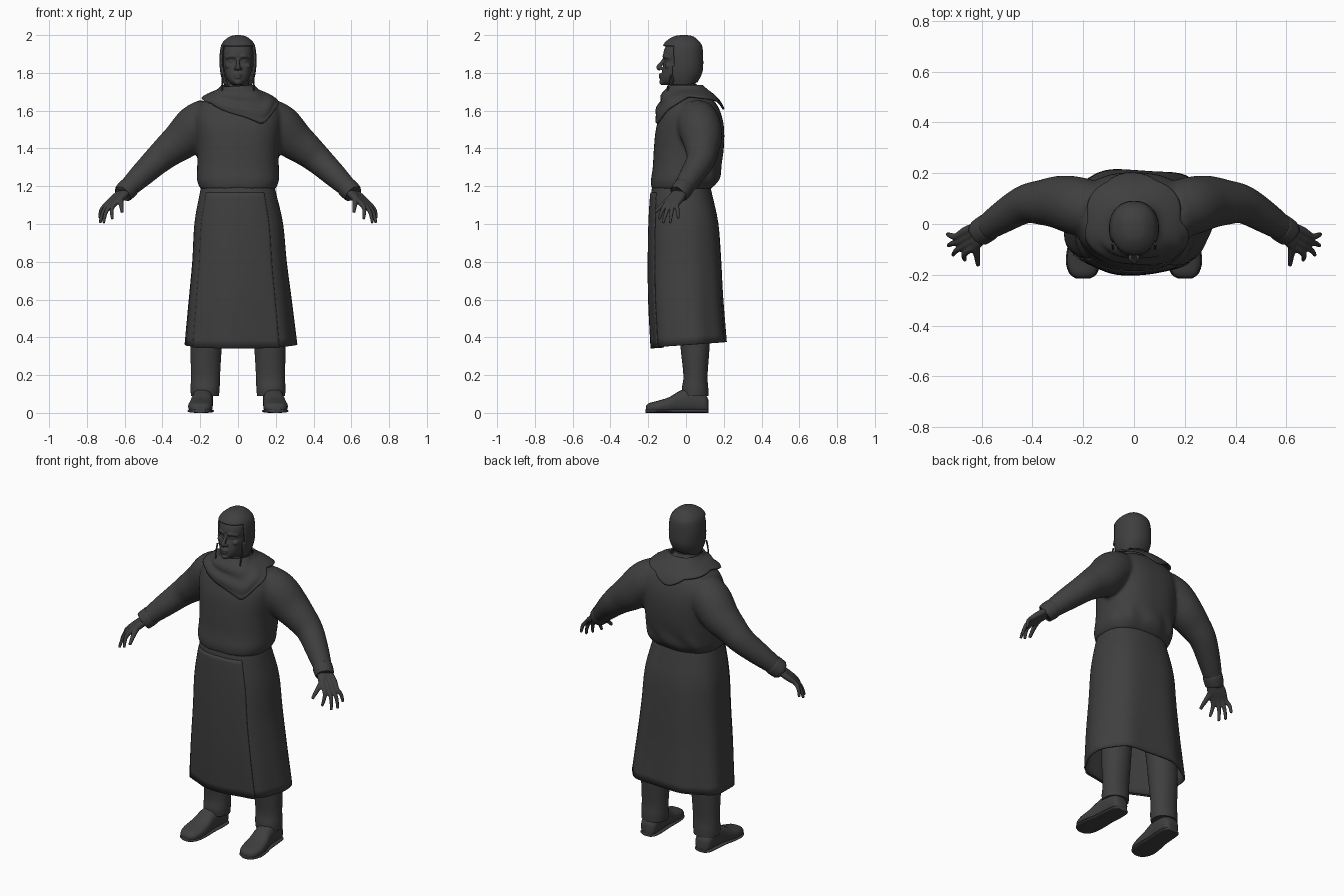
import bpy, bmesh, math
from mathutils import Vector

cube = bpy.data.objects.get("Cube")
if cube:
    bpy.data.objects.remove(cube)

charcoal = bpy.data.materials.new("charcoal_grey")
charcoal.use_nodes = True
charcoal.diffuse_color = (0.05, 0.05, 0.05, 1)
charcoal.node_tree.nodes["Principled BSDF"].inputs["Base Color"].default_value = (0.05, 0.05, 0.05, 1)


def spline(keys, steps=4):
    """Smoothly subdivide a list of equal-length tuples."""
    out = []
    for i in range(len(keys) - 1):
        p0, p1 = keys[max(i - 1, 0)], keys[i]
        p2, p3 = keys[i + 1], keys[min(i + 2, len(keys) - 1)]
        for s in range(steps):
            t = s / steps
            out.append(tuple(
                b + 0.5 * t * (c - a + t * (2 * a - 5 * b + 4 * c - d + t * (3 * (b - c) + d - a)))
                for a, b, c, d in zip(p0, p1, p2, p3)))
    return out + [tuple(keys[-1])]


def power(v, n):
    return math.copysign(abs(v) ** (2 / n), v)


def oval(key, angle, n=2.3, grow=0.0):
    """Point on a level section: key = height, centre x, half width, front y, back y."""
    z, cx, hx, front, back = key
    return Vector((cx + (hx + grow) * power(math.cos(angle), n),
                   (front + back) / 2 + ((back - front) / 2 + grow) * power(math.sin(angle), n), z))


def angles(count):
    return [math.tau * i / count for i in range(count)]


def ovals(keys, count=40, n=2.3, steps=4):
    return [[oval(k, a, n) for a in angles(count)] for k in spline(keys, steps)]


def loft(bm, rings, closed=True, caps=True, skip=None):
    rows = [[bm.verts.new(p) for p in ring] for ring in rings]
    count = len(rows[0])
    for r in range(len(rows) - 1):
        for i in range(count if closed else count - 1):
            j = (i + 1) % count
            quad = (rows[r][i], rows[r][j], rows[r + 1][j], rows[r + 1][i])
            if not (skip and skip(sum((v.co for v in quad), Vector()) / 4)):
                bm.faces.new(quad)
    if caps:
        bm.faces.new(rows[0])
        bm.faces.new(rows[-1])


def tube(bm, path, count=16, steps=4, side=1):
    """Round loft along (x, y, z, radius) keys."""
    pts = spline([(side * x, y, z, r) for x, y, z, r in path], steps)
    pos = [Vector(p[:3]) for p in pts]
    ref = (pos[-1] - pos[0]).orthogonal().normalized()
    rings = []
    for i, p in enumerate(pos):
        t = (pos[min(i + 1, len(pos) - 1)] - pos[max(i - 1, 0)]).normalized()
        u = (ref - t * ref.dot(t)).normalized()
        v = t.cross(u)
        rings.append([p + (u * math.cos(a) + v * math.sin(a)) * pts[i][3] for a in angles(count)])
    loft(bm, rings)


def ball(bm, centre, size):
    made = bmesh.ops.create_uvsphere(bm, u_segments=16, v_segments=10, radius=1)
    for v in made["verts"]:
        v.co = Vector(centre) + Vector(a * b for a, b in zip(v.co, size))


def finish(bm, name, voxel=0, smooth=0, solid=0, mirror=False):
    bmesh.ops.recalc_face_normals(bm, faces=bm.faces)
    mesh = bpy.data.meshes.new(name)
    bm.to_mesh(mesh)
    bm.free()
    mesh.materials.append(charcoal)
    obj = bpy.data.objects.new(name, mesh)
    bpy.context.collection.objects.link(obj)
    bpy.ops.object.select_all(action='DESELECT')
    obj.select_set(True)
    bpy.context.view_layer.objects.active = obj
    bpy.ops.object.shade_smooth_by_angle(angle=math.radians(50))
    if mirror:
        obj.modifiers.new("Mirror", 'MIRROR').use_mirror_merge = False
    if voxel:
        m = obj.modifiers.new("Blend", 'REMESH')
        m.mode, m.voxel_size, m.use_smooth_shade = 'VOXEL', voxel, True
    if smooth:
        m = obj.modifiers.new("Soften", 'SMOOTH')
        m.factor, m.iterations = 0.5, smooth
    if solid:
        m = obj.modifiers.new("Thickness", 'SOLIDIFY')
        m.thickness, m.offset = solid, -1
    return obj


# Coat top: torso and sleeves blended together
torso = spline([
    (1.74, 0, .055, -.07, .05), (1.70, 0, .085, -.09, .09), (1.67, 0, .15, -.105, .13),
    (1.63, 0, .205, -.12, .165), (1.57, 0, .232, -.14, .19), (1.5, 0, .228, -.16, .202),
    (1.4, 0, .217, -.17, .2), (1.3, 0, .216, -.176, .185), (1.23, 0, .217, -.186, .168),
    (1.185, 0, .198, -.182, .13)])
bm = bmesh.new()
rings = []
for key in torso:
    gather = max(0, 1 - abs(key[0] - 1.25) / 0.08)
    rings.append([oval(key, a, 2.5, gather * 0.009 * math.sin(9 * a + key[0] * 20) * max(0, math.sin(a)))
                  for a in angles(64)])
loft(bm, rings)
for side in (-1, 1):
    tube(bm, [(.15, .05, 1.56, .11), (.22, .07, 1.52, .115), (.29, .085, 1.45, .106),
              (.36, .085, 1.395, .09), (.43, .077, 1.335, .076), (.52, .025, 1.25, .063),
              (.59, -.022, 1.182, .05)], 28, side=side)
finish(bm, "coat_top", voxel=0.011, smooth=5)

# Sleeve cuffs
bm = bmesh.new()
tube(bm, [(.57, -.01, 1.2, .05), (.577, -.014, 1.193, .055), (.606, -.034, 1.165, .053),
          (.61, -.037, 1.161, .046)], 24)
finish(bm, "sleeve_cuffs", mirror=True)

# Skirt of the coat, open below, with soft folds and a tilted hem
skirt = spline([
    (1.21, 0, .19, -.176, .125), (1.15, 0, .205, -.186, .14), (1.0, .003, .235, -.194, .172),
    (.8, .006, .25, -.196, .187), (.6, .009, .272, -.192, .197), (.36, .012, .297, -.178, .215)])


def skirt_point(key, a, grow=0.0):
    drop = max(0, min(1, (1.15 - key[0]) / 0.79))
    p = oval(key, a, 2.5, grow + 0.006 * drop * math.sin(7 * a + 1))
    p.z += 0.07 * drop * p.y
    return p


bm = bmesh.new()
loft(bm, [[skirt_point(k, a) for a in angles(72)] for k in skirt], caps=False)
finish(bm, "coat_skirt", solid=0.01)

# Overlapping front panel of the skirt
bm = bmesh.new()
span = [math.radians(-142 + 3 * i) for i in range(31)]
loft(bm, [[skirt_point(k, a, 0.005) - Vector((0, 0, 0.006)) for a in span] for k in skirt[3:]],
     closed=False, caps=False)
finish(bm, "skirt_front_panel", solid=0.006)

# Scarf draped over the shoulders, with points at front and back
edge = [(-180, 1.662), (-125, 1.63), (-62, 1.515), (-42, 1.59), (0, 1.662),
        (70, 1.64), (92, 1.59), (115, 1.64), (180, 1.662)]


def lookup(table, x):
    """Linear interpolation in a table sorted by its first column."""
    for a, b in zip(table, table[1:]):
        if a[0] <= x <= b[0]:
            t = (x - a[0]) / (b[0] - a[0])
            return tuple(p + (q - p) * t for p, q in zip(a, b))
    return table[-1]


rising = torso[::-1]
bm = bmesh.new()
rings = []
for row in range(13):
    v = row / 12
    ring = []
    for i in range(72):
        deg = -180 + 5 * i
        z = 1.722 + (lookup(edge, deg)[1] - 1.722) * v
        front = max(0, -math.sin(math.radians(deg)))
        fold = 0.014 + 0.007 * front * math.sin(v * 14 + deg * 0.03)
        p = oval(lookup(rising, z), math.radians(deg), 2.4, fold)
        ring.append(p + Vector((0, 0, 0.008)))
    rings.append(ring)
loft(bm, rings, caps=False)
finish(bm, "scarf", smooth=1, solid=0.01)

# Neck band
bm = bmesh.new()
loft(bm, ovals([(1.68, 0, .082, -.095, .08), (1.705, 0, .08, -.092, .075), (1.725, 0, .072, -.085, .062),
                (1.74, 0, .069, -.083, .056)], n=2))
finish(bm, "neck_band")

# Head: skull, neck and facial features blended together
bm = bmesh.new()
loft(bm, ovals([
    (1.965, 0, .05, -.08, .04), (1.935, 0, .073, -.11, .05), (1.895, 0, .078, -.121, .05),
    (1.862, 0, .077, -.112, .05), (1.83, 0, .076, -.121, .05), (1.8, 0, .07, -.128, .05),
    (1.775, 0, .062, -.131, .04), (1.752, 0, .047, -.131, .03), (1.735, 0, .03, -.115, .02)]))
loft(bm, ovals([(1.66, 0, .064, -.075, .055), (1.73, 0, .062, -.078, .05), (1.8, 0, .062, -.07, .05)], n=2))
tube(bm, [(0, -.112, 1.878, .009), (0, -.13, 1.85, .01), (0, -.146, 1.829, .0125), (0, -.135, 1.818, .009)])
ball(bm, (0, -.122, 1.751), (.022, .02, .017))
tube(bm, [(-.027, -.117, 1.787, .005), (0, -.137, 1.791, .008), (.027, -.117, 1.787, .005)])
tube(bm, [(-.024, -.117, 1.779, .005), (0, -.135, 1.776, .009), (.024, -.117, 1.779, .005)])
for side in (-1, 1):
    tube(bm, [(.01, -.115, 1.884, .009), (.033, -.111, 1.889, .011), (.06, -.088, 1.88, .01)], side=side)
    ball(bm, (side * .014, -.132, 1.824), (.009, .012, .008))
    ball(bm, (side * .031, -.1, 1.862), (.016, .011, .008))
    ball(bm, (side * .048, -.095, 1.836), (.02, .018, .015))
finish(bm, "head", voxel=0.004, smooth=3)

# Close-fitting cap with a face opening
bm = bmesh.new()
shell = ovals([(2.0, 0, .012, -.03, .005), (1.992, 0, .045, -.068, .04), (1.965, 0, .078, -.108, .072),
               (1.935, 0, .092, -.124, .087), (1.88, 0, .098, -.125, .091), (1.82, 0, .096, -.122, .09),
               (1.775, 0, .088, -.115, .08), (1.735, 0, .074, -.095, .06)], count=60, n=2.2)
for ring in shell:
    for p in ring:
        if p.z < 1.82:
            p.z += 0.25 * (1.82 - p.z) * max(0, p.y / 0.09)
loft(bm, shell, caps=False, skip=lambda c: c.z < 1.942 and c.y < -.068)
bm.faces.new([v for v in bm.verts if v.co.z > 1.9999])
finish(bm, "cap", solid=0.009)

# Hanging cap straps
bm = bmesh.new()
tube(bm, [(.083, -.078, 1.79, .005), (.084, -.09, 1.745, .004), (.082, -.1, 1.69, .004)], 8)
finish(bm, "cap_straps", mirror=True)

# Hands: each finger runs from the wrist, then all are blended
bm = bmesh.new()
spread = Vector((-.58, -.81, 0))
tips = [(.733, -.04, 1.03), (.73, -.085, 1.005), (.712, -.122, 1.005), (.665, -.143, 1.025)]
for i, tip in enumerate(tips):
    tip = Vector(tip)
    wrist = Vector((.592, -.024, 1.178)) + spread * (i - 1.5) * .013
    knuckle = Vector((.678, -.078, 1.102)) + spread * (i - 1.5) * .024
    palm = wrist.lerp(knuckle, 0.55) + spread * (i - 1.5) * .004
    middle = knuckle.lerp(tip, 0.5) + Vector((.008, 0, .008))
    tube(bm, [(*wrist, .021), (*palm, .018), (*knuckle, .0135), (*middle, .011), (*tip, .008)], 12)
tube(bm, [(.605, -.04, 1.165, .02), (.622, -.08, 1.135, .019), (.618, -.125, 1.1, .013),
          (.613, -.163, 1.063, .009)], 12)
finish(bm, "hands", voxel=0.0045, smooth=3, mirror=True)

# Trouser legs
bm = bmesh.new()
loft(bm, ovals([(1.1, .1, .095, -.08, .1), (.8, .13, .095, -.06, .125), (.55, .155, .088, -.04, .125),
                (.36, .168, .083, -.03, .125), (.2, .172, .077, -.014, .114), (.13, .174, .077, -.022, .118),
                (.09, .175, .074, -.02, .118)], n=2.1))
finish(bm, "trouser_legs", mirror=True)

# Shoes and soles: (y, centre x, half width, height)
last = spline([(.118, .182, .03, .07), (.1, .183, .048, .1), (.04, .185, .054, .135), (-.03, .19, .055, .118),
               (-.09, .196, .062, .083), (-.15, .2, .064, .064), (-.195, .2, .05, .052), (-.213, .2, .025, .036)])
for name, grow, top in (("shoes", 0, 1), ("shoe_soles", .004, 0)):
    bm = bmesh.new()
    loft(bm, [[Vector((cx + (hx + grow) * power(math.cos(a), 2.6), y * (1 + grow),
                       (h if top else .02) * (.5 + .5 * power(math.sin(a), 2.6)))) for a in angles(24)]
              for y, cx, hx, h in last])
    finish(bm, name, mirror=True)
